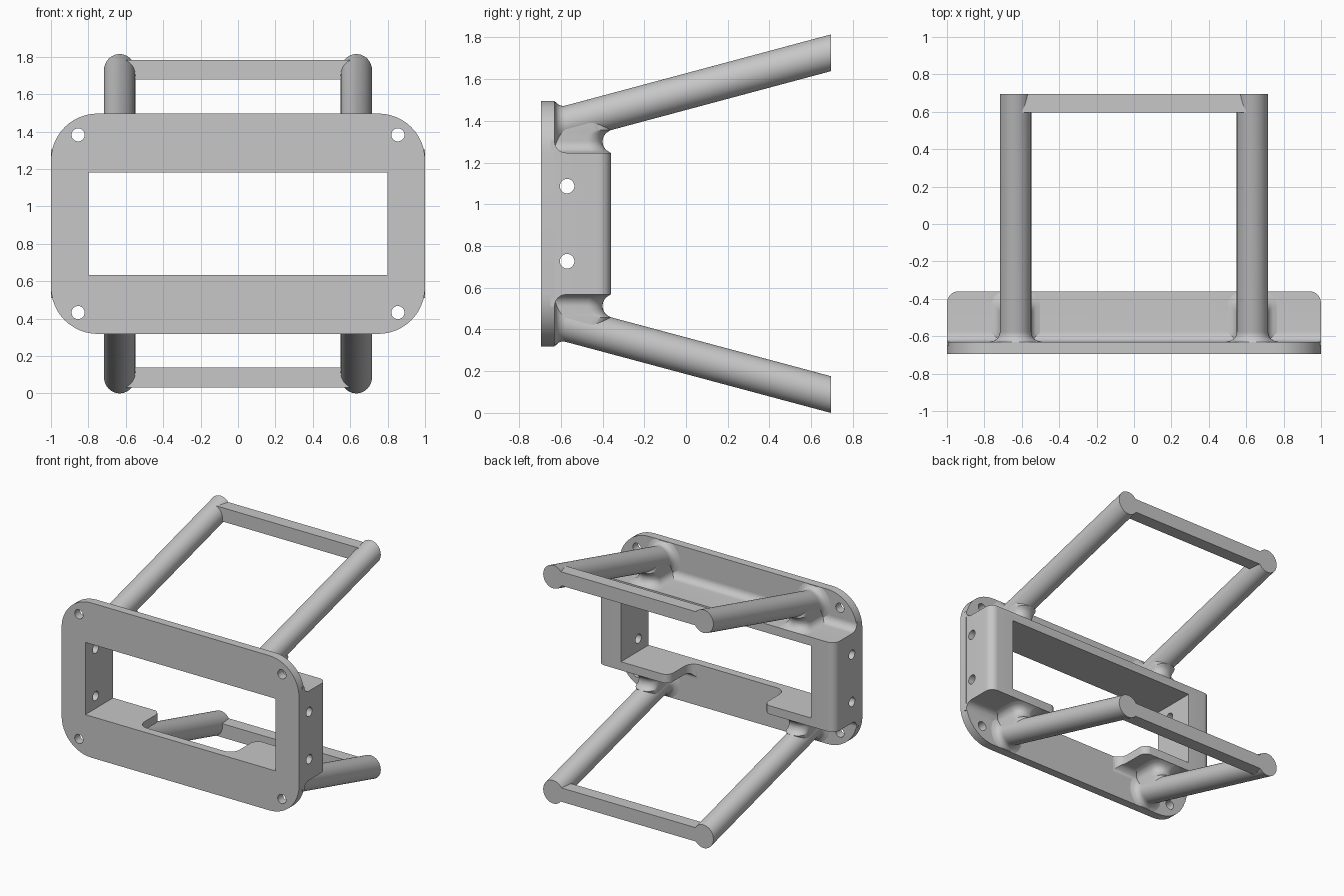
import bpy, bmesh, math
from mathutils import Vector

if "Cube" in bpy.data.objects:
    bpy.data.objects.remove(bpy.data.objects["Cube"], do_unlink=True)

MID = 0.907           # height of the symmetry plane; parts are built around it
BACK = -0.63          # rear face of the plate
END = 0.694           # front and rear limit of the whole model
ROD = 0.084           # rod radius
ROD_X = 0.633
FILLET = 0.055

grey = bpy.data.materials.new("plain grey")
grey.use_nodes = True
grey.diffuse_color = (0.57, 0.57, 0.57, 1)
grey.node_tree.nodes["Principled BSDF"].inputs["Base Color"].default_value = (0.57, 0.57, 0.57, 1)


def loft(name, rings):
    """Closed skin through rings that share one point count."""
    bm = bmesh.new()
    loops = [[bm.verts.new(p) for p in ring] for ring in rings]
    n = len(loops[0])
    for a, b in zip(loops, loops[1:]):
        for i in range(n):
            j = (i + 1) % n
            bm.faces.new((a[i], a[j], b[j], b[i]))
    bm.faces.new(loops[0][::-1])
    bm.faces.new(loops[-1])
    bmesh.ops.recalc_face_normals(bm, faces=bm.faces)
    mesh = bpy.data.meshes.new(name)
    bm.to_mesh(mesh)
    bm.free()
    mesh.materials.append(grey)
    obj = bpy.data.objects.new(name, mesh)
    obj.location.z = MID
    bpy.context.collection.objects.link(obj)
    return obj


def prism(name, outline, axis, lo, hi):
    def place(p, h):
        return {"x": (h, p[0], p[1]), "y": (p[0], h, p[1]), "z": (p[0], p[1], h)}[axis]
    return loft(name, [[place(p, h) for p in outline] for h in (lo, hi)])


def rounded(corners, steps=8):
    """Outline from (a, b, radius) corners; rounded ones are right angles."""
    out = []
    for i, (a, b, r) in enumerate(corners):
        p = Vector((a, b))
        if not r:
            out.append(p)
            continue
        u = (Vector(corners[i - 1][:2]) - p).normalized()
        v = (Vector(corners[(i + 1) % len(corners)][:2]) - p).normalized()
        c = p + r * (u + v)
        for k in range(steps + 1):
            t = math.pi / 2 * k / steps
            out.append(c - r * (v * math.cos(t) + u * math.sin(t)))
    return out


def rect(a, b, r=0):
    return rounded([(-a, -b, r), (a, -b, r), (a, b, r), (-a, b, r)], 12)


def circle(a, b, r, n=24):
    return [(a + r * math.cos(math.tau * i / n), b + r * math.sin(math.tau * i / n)) for i in range(n)]


def boolean(obj, cutter, operation="DIFFERENCE"):
    cutter.hide_render = True
    mod = obj.modifiers.new("cut", "BOOLEAN")
    mod.operation, mod.solver, mod.object = operation, "EXACT", cutter
    bpy.context.view_layer.objects.active = obj
    bpy.ops.object.modifier_apply(modifier=mod.name)
    bpy.data.objects.remove(cutter, do_unlink=True)


def mirror(obj, x):
    obj.modifiers.new("mirror", "MIRROR").use_axis = (x, False, True)


def flare(t):
    """Extra width of a concave fillet at distance t from its foot."""
    t = min(max(t, 0), FILLET)
    return FILLET - math.sqrt(FILLET ** 2 - (FILLET - t) ** 2)


def rod_z(y):
    return 0.819 + 0.268 * (y - END)


# Front plate with window and corner holes
plate = prism("front_plate", rect(1, 0.589, 0.25), "y", -END, BACK)
boolean(plate, prism("window_cutter", rect(0.8, 0.275), "y", -0.8, -0.5))
for x in (-0.855, 0.855):
    for z in (-0.475, 0.475):
        boolean(plate, prism("hole_cutter", circle(x, z, 0.035), "y", -0.8, -0.5))

# Housing frame with a filleted foot, rooted in the plate, and rounded rear uprights
housing = prism("housing", rounded([
    (-0.65, -0.398, 0), (BACK, -0.398, 0), (BACK, -0.34, FILLET), (-0.3, -0.34, 0),
    (-0.3, 0.34, 0), (BACK, 0.34, FILLET), (BACK, 0.398, 0), (-0.65, 0.398, 0)]), "x", -1.1, 1.1)
boolean(housing, prism("outline_cutter", rounded([
    (-0.999, -0.7, 0), (0.999, -0.7, 0), (0.999, -0.36, 0.06), (-0.999, -0.36, 0.06)]),
    "z", -0.6, 0.6), "INTERSECT")
boolean(housing, prism("window_cutter", rect(0.8, 0.275), "y", -0.8, 0))

# Open notch in the housing floor
boolean(housing, prism("notch_cutter", rounded([
    (-0.4, -0.632, 0.08), (0.4, -0.632, 0.08), (0.4, -0.359, 0.06), (0.5, -0.359, 0),
    (0.5, -0.2, 0), (-0.5, -0.2, 0), (-0.5, -0.359, 0), (-0.4, -0.359, 0.06)]), "z", -0.5, -0.2))

# Side screw holes
for z in (-0.18, 0.18):
    boolean(housing, prism("hole_cutter", circle(-0.57, z, 0.035), "x", -1.3, 1.3))

# Four sloping rods, flared where they meet the plate
rings = []
for t in [FILLET * k / 8 for k in range(9)] + [END - BACK]:
    y, e = BACK + t, flare(t)
    rings.append([(x, y, min(z, 0.585) if t <= FILLET else z)
                  for x, z in ((ROD_X + a * (ROD + e), rod_z(y) + b * (ROD + 0.004 + e))
                               for a, b in circle(0, 0, 1, 48))])
rods = loft("support_rods", rings)
mirror(rods, True)


# Webs joining the rods to the housing
def web_ring(half, rear):
    return rounded([(ROD_X - half, BACK, 0), (ROD_X + half, BACK, 0),
                    (ROD_X + half, rear, 0.075), (ROD_X - half, rear, 0.075)])


rings = []
for k in range(17):
    t = 2 * FILLET * k / 16
    rear = min(-0.4 + flare(min(t, 2 * FILLET - t)), -0.361)
    rings.append([(p.x, p.y, 0.339 + t) for p in web_ring(0.08 + flare(t), rear)])
rings.append([(p.x, p.y, rod_z(p.y)) for p in web_ring(0.08, -0.4)])
mirror(loft("rod_webs", rings), True)

# Crossbars between the rod ends
bars = prism("crossbars", [(-0.6, 0.597), (0.6, 0.597), (0.6, END), (-0.6, END)], "z", 0.77, 0.875)
mirror(bars, False)

# Smooth curved faces, keep edges crisp
bpy.ops.object.select_all(action="DESELECT")
for obj in bpy.context.collection.objects:
    if obj.type == "MESH" and grey.name in obj.data.materials:
        obj.select_set(True)
        bpy.context.view_layer.objects.active = obj
bpy.ops.object.shade_smooth_by_angle(angle=math.radians(30))
